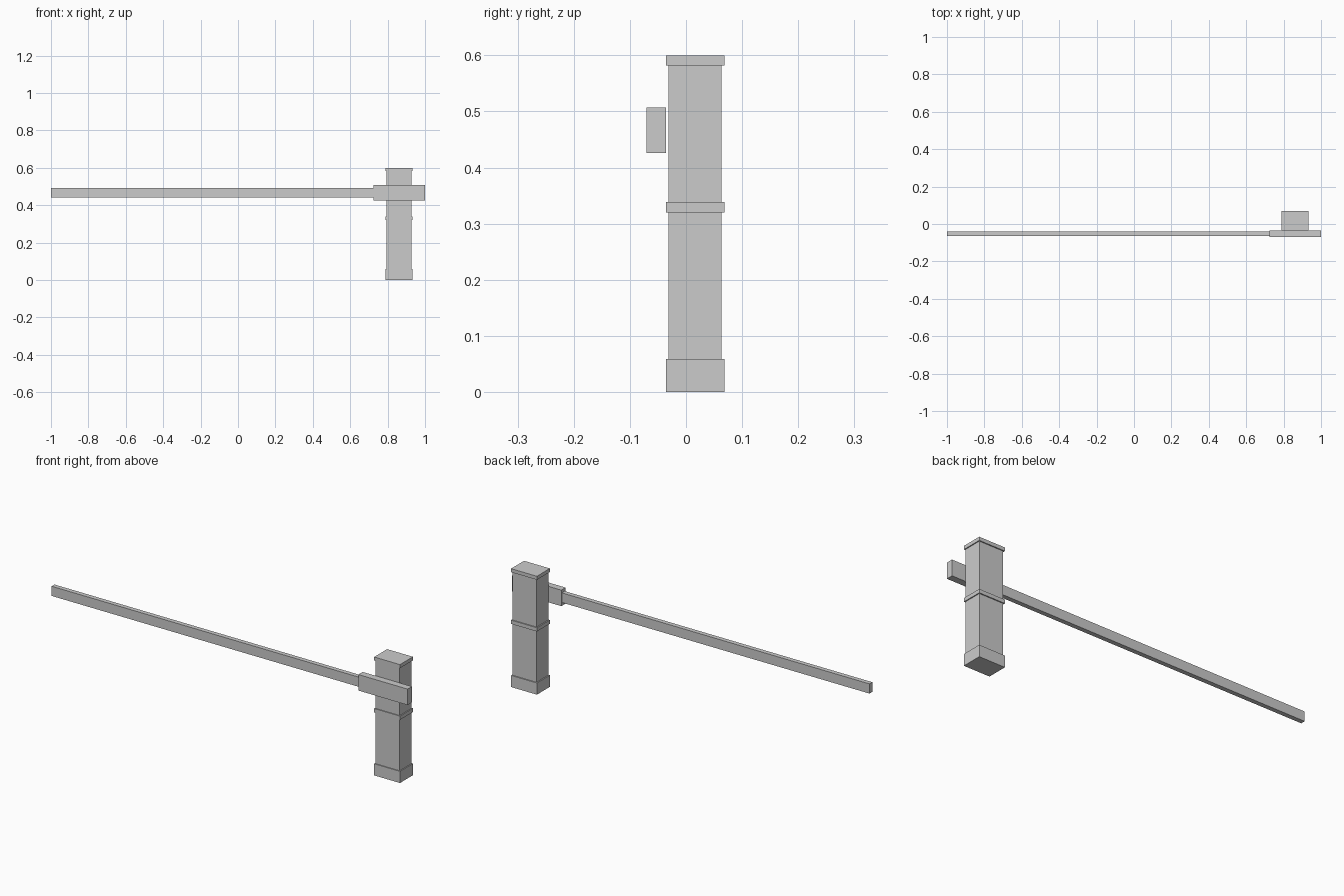
import bpy

if "Cube" in bpy.data.objects:
    bpy.data.objects.remove(bpy.data.objects["Cube"])


def box(name, x, y, z):
    """Box spanning the given (min, max) ranges."""
    bpy.ops.mesh.primitive_cube_add(size=1)
    ob = bpy.context.object
    ob.name = ob.data.name = name
    for v in ob.data.vertices:
        v.co = [(lo + hi) / 2 + c * (hi - lo) for c, (lo, hi) in zip(v.co, (x, y, z))]
    return ob


# Post shaft
box("post_shaft", (0.794, 0.928), (-0.031, 0.063), (0.0, 0.59))

# Base plinth, middle band and top cap share one slightly wider footprint
for name, z in (("post_base", (0.0, 0.059)),
                ("post_band", (0.32, 0.339)),
                ("post_cap", (0.582, 0.6))):
    box(name, (0.788, 0.933), (-0.0355, 0.0685), z)

# Arm holder in front of the post, and the long barrier arm
box("arm_holder", (0.724, 1.0), (-0.07, -0.0355), (0.426, 0.507))
box("barrier_arm", (-1.0, 0.73), (-0.064, -0.041), (0.442, 0.491))
